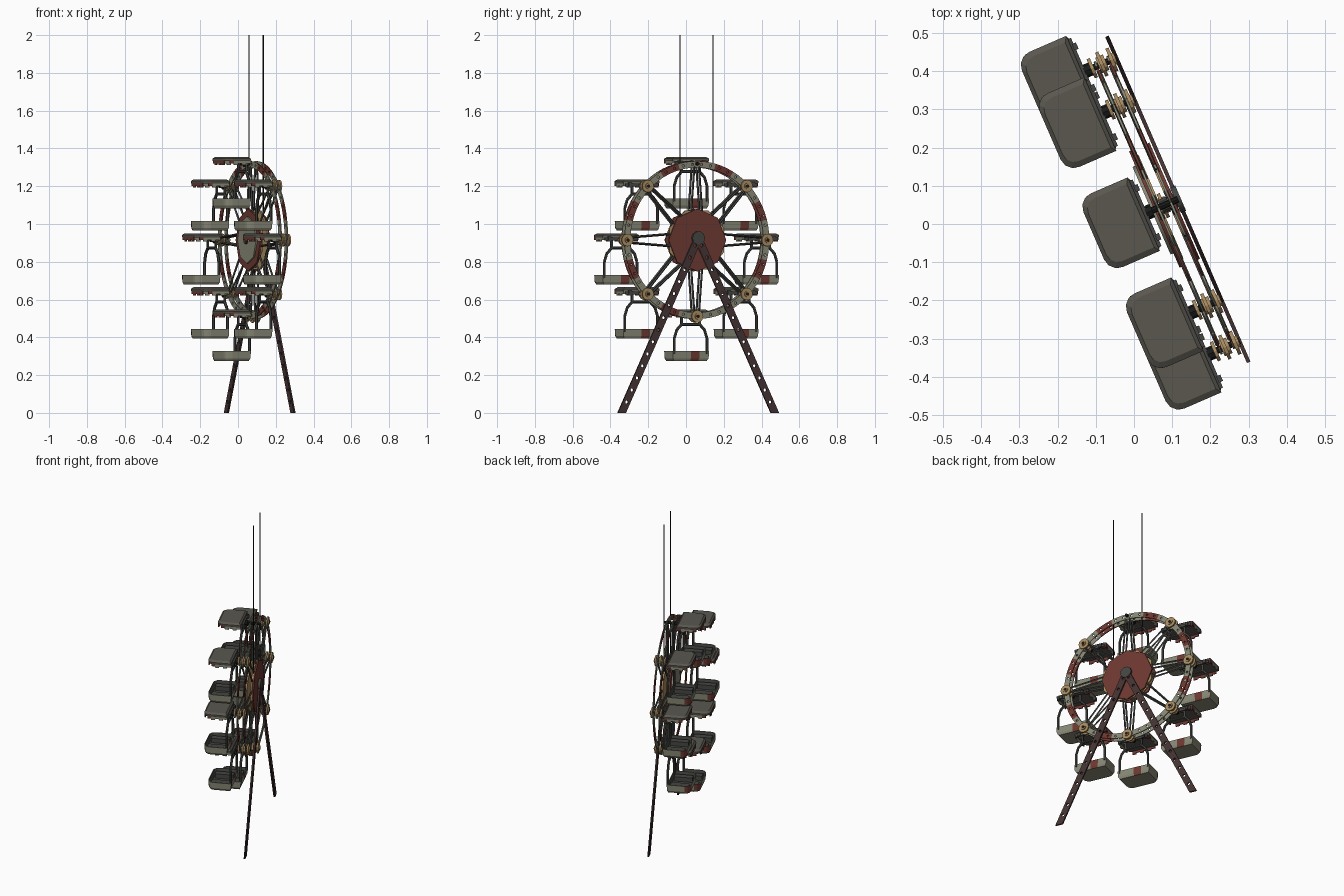
import bpy, bmesh, math
from mathutils import Vector, Matrix

if "Cube" in bpy.data.objects:
    bpy.data.objects.remove(bpy.data.objects["Cube"])

YAW = math.radians(23.5)               # whole model is turned about z
ROT = Matrix.Rotation(YAW, 4, 'Z')
CY, CZ, RAD = 0.0135, 0.915, 0.404     # wheel axis (local y, z) and hub radius


def mat(name, *srgb):
    m = bpy.data.materials.new(name)
    m.diffuse_color = [((c + .055) / 1.055) ** 2.4 for c in srgb] + [1]
    m.use_nodes = True
    m.node_tree.nodes["Principled BSDF"].inputs["Base Color"].default_value = m.diffuse_color
    return m


ROOF = mat("roof grey", .35, .34, .31)
SAGE = mat("sage", .53, .53, .46)
RED = mat("rust red", .43, .22, .19)
TAN = mat("brass tan", .66, .55, .38)
STEEL = mat("dark steel", .27, .27, .26)
BLACK = mat("black", .10, .10, .10)
LEG = mat("maroon brown", .27, .20, .20)


def add(name, mesh, mats, offset=(0, 0, 0)):
    ob = bpy.data.objects.new(name, mesh)
    if not mesh.materials:
        for m in mats:
            mesh.materials.append(m)
    ob.matrix_world = ROT @ Matrix.Translation(offset)
    bpy.context.collection.objects.link(ob)
    return ob


def to_mesh(bm, name):
    bmesh.ops.recalc_face_normals(bm, faces=bm.faces)
    me = bpy.data.meshes.new(name)
    bm.to_mesh(me)
    bm.free()
    return me


def rod_into(bm, p, q, r, sides=6):
    p, q = Vector(p), Vector(q)
    d = q - p
    M = Matrix.Translation((p + q) / 2) @ d.to_track_quat('Z', 'Y').to_matrix().to_4x4()
    bmesh.ops.create_cone(bm, cap_ends=True, segments=sides, radius1=r, radius2=r,
                          depth=d.length, matrix=M)


def box_into(bm, c, s):
    bmesh.ops.create_cube(bm, size=1, matrix=Matrix.Translation(c) @ Matrix.Diagonal((*s, 1)))


def circle(y, z, r, n=8, a0=0):
    return [(y + r * math.cos(a0 + 2 * math.pi * i / n),
             z + r * math.sin(a0 + 2 * math.pi * i / n)) for i in range(n)]


def plate(name, outline, holes, x0, x1):
    """Flat plate in the wheel plane with round holes, as a filled 2D curve."""
    cu = bpy.data.curves.new(name, 'CURVE')
    cu.dimensions, cu.fill_mode, cu.extrude = '2D', 'BOTH', (x1 - x0) / 2
    for pts in [outline] + holes:
        sp = cu.splines.new('POLY')
        sp.points.add(len(pts) - 1)
        for p, co in zip(sp.points, pts):
            p.co = (co[0], co[1], 0, 1)
        sp.use_cyclic_u = True
    ob = bpy.data.objects.new(name, cu)
    bpy.context.collection.objects.link(ob)
    dg = bpy.context.evaluated_depsgraph_get()
    me = bpy.data.meshes.new_from_object(ob.evaluated_get(dg))
    bpy.data.objects.remove(ob)
    me.materials.clear()
    me.transform(Matrix(((0, 0, 1, (x0 + x1) / 2), (1, 0, 0, 0), (0, 1, 0, 0), (0, 0, 0, 1))))
    return me


# Legs: two perforated strips meeting at the axle
for s, side in ((-1, "left"), (1, "right")):
    top, foot, w = Vector((CY, 0.925)), Vector((CY + s * 0.442, 0)), 0.021
    d = (top - foot).normalized()
    n = Vector((w / d.y, 0))
    tip = top + d * 0.012
    outline = [foot - n, foot + n, tip + n, tip - n]
    holes = [circle(*foot.lerp(top, (i + .9) / 14.5), 0.009) for i in range(14)]
    add(side + "_leg", plate("leg", outline, holes, 0.126, 0.136), [LEG])
add("leg_joint", plate("joint", circle(CY, 0.925, 0.036, 10), [], 0.124, 0.139), [STEEL])

# Two rims, each built from perforated arc segments
N = 24
for k in range(N):
    a0, a1 = 2 * math.pi * k / N, 2 * math.pi * (k + 1) / N
    arc = [a0 + (a1 - a0) * i / 3 for i in range(4)]
    pol = lambda r, a: (CY + r * math.cos(a), CZ + r * math.sin(a))
    outline = [pol(.418, a) for a in arc] + [pol(.384, a) for a in reversed(arc)]
    holes = [circle(*pol(.401, a0 + (a1 - a0) * f), .007) for f in (.25, .75)]
    me = plate("rim_segment", outline, holes, 0.108, 0.114)
    colour = RED if k % 3 == 1 and k % 8 != 3 else SAGE
    add("rear_rim_segment", me, [colour])
    add("front_rim_segment", me, [colour], (-0.036, 0, 0))

# Centre drum: red plates, brass edge and a sage face towards the cars
for name, r, a, x0, x1, m in (("rear_drum_plate", .166, 90, .114, .122, RED),
                              ("brass_drum_plate", .170, 112.5, .104, .113, TAN),
                              ("front_brass_plate", .160, 112.5, .075, .083, TAN),
                              ("front_drum_plate", .166, 90, .064, .074, RED),
                              ("front_drum_face", .125, 90, .056, .064, SAGE)):
    add(name, plate(name, circle(CY, CZ, r, 8, math.radians(a)), [], x0, x1), [m])
bm = bmesh.new()
rod_into(bm, (.045, CY, CZ), (.139, CY, CZ), .02, 10)
add("axle", to_mesh(bm, "axle"), [STEEL])

# Hanging cables
bm = bmesh.new()
for s in (-1, 1):
    rod_into(bm, (.11, CY + s * .095, CZ + .1), (.11, CY + s * .095, 2.0), .003)
add("hanging_cables", to_mesh(bm, "cables"), [BLACK])

# Spokes: pairs of thin rods in both rim layers
bm = bmesh.new()
for k in range(8):
    a = k * math.pi / 4
    u, v = Vector((0, math.cos(a), math.sin(a))), Vector((0, -math.sin(a), math.cos(a)))
    for x in (.075, .110):
        c = Vector((x, CY, CZ))
        for s in (-1, 1):
            rod_into(bm, c + u * .12 + v * s * .034, c + u * .392 + v * s * .013, .006, 4)
add("spokes", to_mesh(bm, "spokes"), [STEEL])

# Rim hubs: three brass discs on an axle
bm = bmesh.new()
for x0, x1, r in ((.058, .067, .027), (.080, .102, .022), (.085, .094, .034),
                  (.114, .123, .033), (.123, .129, .016)):
    rod_into(bm, (x0, 0, 0), (x1, 0, 0), r, 12)
hub = to_mesh(bm, "hub")
bm = bmesh.new()
rod_into(bm, (.02, 0, 0), (.132, 0, 0), .009, 8)
rod_into(bm, (.040, 0, 0), (.058, 0, 0), .018, 8)
pin = to_mesh(bm, "pin")


# Car parts
def tray(s, z):
    """Car outline: rounded away from the wheel, square towards it."""
    pts = [(.034, -.105), (.034, -.05), (.034, .0), (.034, .05), (.034, .105)]
    for cy, a0 in ((.068, 90), (-.068, 180)):
        pts += [(-.072 + .037 * math.cos(math.radians(a0 + t)),
                 cy + .037 * math.sin(math.radians(a0 + t))) for t in (0, 30, 60, 90)]
    return [(-.036 + (x + .036) * s, y * s, z) for x, y in pts]


def loft(rings):
    bm = bmesh.new()
    vs = [[bm.verts.new(p) for p in r] for r in rings]
    n = len(vs[0])
    for a, b in zip(vs, vs[1:]):
        for i in range(n):
            bm.faces.new((a[i], a[(i + 1) % n], b[(i + 1) % n], b[i]))
    bm.faces.new(vs[0])
    bm.faces.new(vs[-1])
    return bm


roof = to_mesh(loft([tray(.98, .014), tray(1, .020), tray(1, .027), tray(.86, .036)]), "roof")

# Scalloped valance below the roof
bm = bmesh.new()
for i in range(8):
    y = -.0875 + i * .025
    for x in (.031, -.104):
        if x > 0 or 1 <= i <= 6:
            box_into(bm, (x, y, .010 - .004 * (i % 2)), (.006, .025, .018 + .008 * (i % 2)))
for i in range(5):
    for s in (-1, 1):
        box_into(bm, (.019 - i * .023, s * .100, .010 - .004 * (i % 2)),
                 (.023, .006, .018 + .008 * (i % 2)))
valance = to_mesh(bm, "valance")
for f in valance.polygons:
    f.material_index = int((f.center.y > .02 and f.center.x > 0) or f.center.x < -.07)

# Basket: open tub with a red panel on the wheel side and the outer end
bm = loft([tray(.90, -.236), tray(.98, -.222), tray(1, -.184), tray(.95, -.184), tray(.88, -.224)])
basket = to_mesh(bm, "basket")
for f in basket.polygons:
    c = f.center
    inner = f.index >= 39 and f.index != 52
    red = (c.x > .025 and 0 < c.y < .05) or (c.x < -.08 and c.y > .05)
    f.material_index = 2 if inner else int(red and abs(f.normal.z) < .8)

# Seat bench and back inside the basket
bm = bmesh.new()
box_into(bm, (-.036, .058, -.208), (.11, .04, .028))
box_into(bm, (-.036, -.058, -.208), (.11, .04, .028))
seat = to_mesh(bm, "seats")

# Hanger: arch from the basket, straps up to the roof and a backing bar
bm = bmesh.new()
half = [(.094, -.200), (.094, -.115), (.080, -.072), (.052, -.042)]
path = half + [(-y, z) for y, z in reversed(half)]
for p, q in zip(path, path[1:]):
    rod_into(bm, (.030, *p), (.030, *q), .008)
for s in (-1, 1):
    box_into(bm, (.030, s * .052, -.014), (.010, .012, .062))
box_into(bm, (.038, 0, .006), (.010, .19, .016))
for y in (-.07, .07):
    box_into(bm, (.044, y, .008), (.012, .018, .020))
hanger = to_mesh(bm, "hanger")

# Eight hanging cars (the top one has no brass hub)
for k in range(8):
    a = k * math.pi / 4
    o = (0, CY + RAD * math.cos(a), CZ + RAD * math.sin(a))
    if k != 2:
        add("rim_hub", hub, [TAN], o)
    add("hub_pin", pin, [BLACK], o)
    add("car_roof", roof, [ROOF], o)
    add("car_valance", valance, [SAGE, RED], o)
    add("car_basket", basket, [SAGE, RED, STEEL], o)
    add("car_seats", seat, [STEEL], o)
    add("car_hanger", hanger, [STEEL], o)
